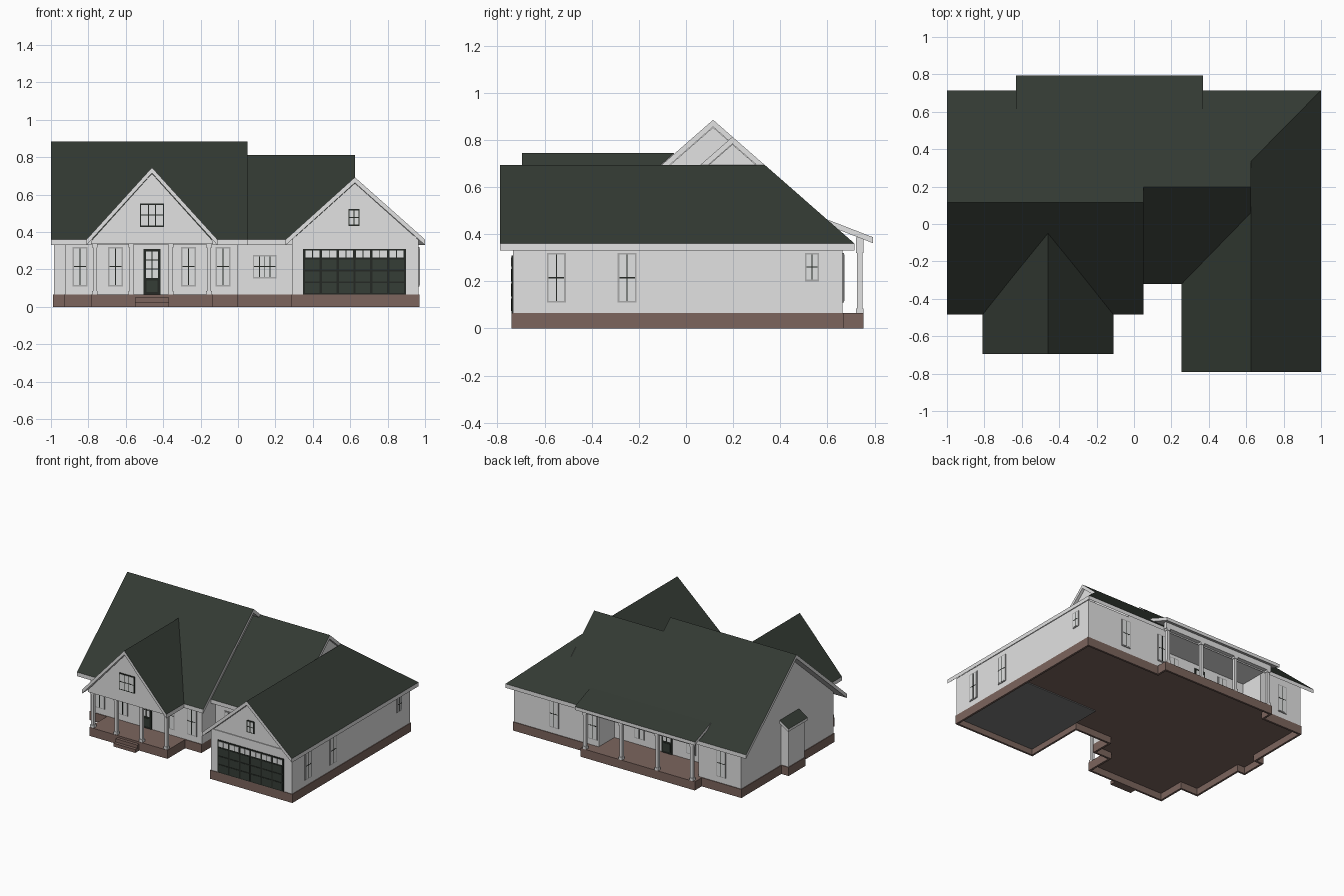
import bpy, bmesh
from math import pi
from mathutils import Matrix, Vector

if "Cube" in bpy.data.objects:
    bpy.data.objects.remove(bpy.data.objects["Cube"])


def material(name, rgb):
    m = bpy.data.materials.new(name)
    m.use_nodes = True
    m.diffuse_color = (*rgb, 1)
    m.node_tree.nodes["Principled BSDF"].inputs["Base Color"].default_value = (*rgb, 1)
    return m


WALL = material("white_siding", (0.76, 0.76, 0.76))
ROOF = material("dark_green_roof", (0.033, 0.042, 0.033))
BRICK = material("brown_brick", (0.2, 0.13, 0.11))
TRIM = material("grey_trim", (0.4, 0.4, 0.4))
GLASS = material("pale_glass", (0.75, 0.76, 0.76))
DARK = material("dark_frame", (0.018, 0.022, 0.018))
DOOR = material("green_door", (0.036, 0.047, 0.037))
SLAB = material("grey_slab", (0.2, 0.2, 0.2))


def finish(name, bm, mats):
    bmesh.ops.recalc_face_normals(bm, faces=bm.faces)
    me = bpy.data.meshes.new(name)
    bm.to_mesh(me)
    bm.free()
    for m in mats:
        me.materials.append(m)
    ob = bpy.data.objects.new(name, me)
    bpy.context.collection.objects.link(ob)
    return ob


def add_box(bm, x, y, z, mat=0):
    size = Vector((x[1] - x[0], y[1] - y[0], z[1] - z[0]))
    mid = Vector((x[0] + x[1], y[0] + y[1], z[0] + z[1])) / 2
    made = bmesh.ops.create_cube(bm, size=1, matrix=Matrix.Translation(mid) @ Matrix.Diagonal((*size, 1)))
    for f in {f for v in made["verts"] for f in v.link_faces}:
        f.material_index = mat


def box(name, x, y, z, mat):
    bm = bmesh.new()
    add_box(bm, x, y, z)
    return finish(name, bm, [mat])


def prism(name, pts, offset, mats, closed=True):
    """Extrude a flat polygon; its first face takes the first material."""
    bm = bmesh.new()
    a = [bm.verts.new(p) for p in pts]
    b = [bm.verts.new(Vector(p) + Vector(offset)) for p in pts]
    bm.faces.new(a)
    if closed:
        bm.faces.new(b[::-1])
    for i in range(len(a)):
        j = (i + 1) % len(a)
        bm.faces.new((a[i], b[i], b[j], a[j]))
    for f in list(bm.faces)[1:]:
        f.material_index = len(mats) - 1
    return finish(name, bm, mats)


def roof(name, pts, t=0.03):
    return prism(name, pts, (0, 0, -t), [ROOF, WALL])


# Roof heights and floor level
SLOPE, EAVE, BASE, DROP = 0.875, 0.36, 0.065, 0.032
MAIN_Y, MAIN_Z = 0.115, 0.885
MID_Y, MID_Z = 0.197, 0.813
WING_X, WING_Z, WING_Y = 0.625, 0.693, 0.335
PORCH_X, PORCH_Z = -0.46, 0.745
BACK, GAR, PORCH_F = 0.715, -0.79, -0.645

# Main, middle and wing roof planes
roof("main_roof_front", [(-1, -0.485, EAVE), (0.05, -0.485, EAVE), (0.05, MAIN_Y, MAIN_Z), (-1, MAIN_Y, MAIN_Z)])
roof("main_roof_back", [(-1, BACK, EAVE), (0.05, BACK, EAVE), (0.05, MAIN_Y, MAIN_Z), (-1, MAIN_Y, MAIN_Z)])
roof("middle_roof_front", [(0, -0.32, EAVE), (WING_X, -0.32, EAVE), (WING_X, MID_Y, MID_Z), (0, MID_Y, MID_Z)])
roof("middle_roof_back", [(0.05, BACK, EAVE), (WING_X, BACK, EAVE), (WING_X, MID_Y, MID_Z), (0.05, MID_Y, MID_Z)])
roof("wing_roof_hip", [(WING_X, BACK, EAVE), (1, BACK, EAVE), (WING_X, WING_Y, WING_Z)])
roof("wing_roof_left", [(1, GAR, EAVE), (1, BACK, EAVE), (WING_X, WING_Y, WING_Z), (WING_X, GAR, WING_Z)])
roof("wing_roof_right", [(0.255, GAR, EAVE), (0.255, -0.31, EAVE), (WING_X, 0.07, WING_Z), (WING_X, GAR, WING_Z)])
for side, name in ((-1, "right"), (1, "left")):
    x = PORCH_X + side * 0.35
    roof("front_porch_roof_" + name, [(x, -0.695, EAVE), (x, -0.48, EAVE),
                                      (PORCH_X, -0.05, PORCH_Z), (PORCH_X, -0.695, PORCH_Z)])
roof("back_porch_roof", [(-0.63, 0.793, 0.387), (0.37, 0.793, 0.387), (0.37, 0.605, 0.46), (-0.63, 0.605, 0.46)], 0.025)


# Walls with gabled tops, ridge running along x
def gable_walls(name, x0, x1, y0, y1, ry, rz):
    def top(y):
        return rz - SLOPE * abs(y - ry) - DROP
    pts = [(x0, y0, BASE), (x0, y0, top(y0)), (x0, ry, rz - DROP), (x0, y1, top(y1)), (x0, y1, BASE)]
    prism(name, pts, (x1 - x0, 0, 0), [WALL])


REAR, RECESS = 0.665, 0.48
PX0, PX1 = -0.57, 0.26
gable_walls("main_walls_side", -0.925, PX0, -0.43, REAR, MAIN_Y, MAIN_Z)
gable_walls("main_walls_centre", PX0, 0, -0.43, RECESS, MAIN_Y, MAIN_Z)
gable_walls("middle_walls", 0, PX1, -0.27, RECESS, MID_Y, MID_Z)
gable_walls("middle_walls_end", PX1, 0.605, -0.27, REAR, MID_Y, MID_Z)
prism("garage_walls", [(0.29, -0.735, BASE), (0.29, -0.735, 0.36), (WING_X, -0.735, WING_Z - DROP),
                       (0.965, -0.735, 0.358), (0.965, -0.735, BASE)], (0, 1.04, 0), [WALL])
box("wing_rear_walls", (0.5, 0.965), (0.25, REAR), (BASE, 0.358), WALL)
prism("front_porch_gable", [(-0.785, -0.66, 0.335), (-0.785, -0.66, 0.352), (PORCH_X, -0.66, PORCH_Z - DROP),
                            (-0.135, -0.66, 0.352), (-0.135, -0.66, 0.335)], (0, 0.4, 0), [WALL])
box("back_porch_ceiling", (PX0, PX1), (RECESS - 0.01, 0.7), (0.345, 0.36), WALL)
box("back_porch_beam", (-0.59, 0.34), (0.722, 0.752), (0.335, 0.385), WALL)
box("garage_frieze", (0.3, 0.955), (-0.741, -0.73), (0.345, 0.38), WALL)

# Side bay with its small lean-to roof
box("side_bay", (-0.985, -0.92), (0, 0.19), (BASE, 0.36), WALL)
roof("side_bay_roof", [(-0.998, -0.02, 0.36), (-0.998, 0.21, 0.36), (-0.92, 0.21, 0.41), (-0.92, -0.02, 0.41)], 0.02)

# Brick skirt and floor, open underneath
outline = [(-0.93, -0.435), (-0.785, -0.435), (-0.785, PORCH_F), (-0.135, PORCH_F), (-0.135, -0.435),
           (0, -0.435), (0, -0.275), (0.285, -0.275), (0.285, -0.74), (0.97, -0.74), (0.97, 0.67),
           (0.35, 0.67), (0.35, 0.752), (-0.6, 0.752), (-0.6, 0.67), (-0.93, 0.67),
           (-0.93, 0.195), (-0.99, 0.195), (-0.99, -0.005), (-0.93, -0.005)]
skirt = prism("brick_base", [(x, y, BASE) for x, y in outline], (0, 0, -BASE), [BRICK], closed=False)
shell = skirt.modifiers.new("thickness", "SOLIDIFY")
shell.thickness, shell.offset, shell.use_even_offset = 0.015, -1, True
box("garage_slab", (0.3, 0.955), (-0.725, -0.05), (0.043, 0.052), SLAB)
for i in (0, 1):
    box("porch_step", (-0.55, -0.37), (-0.692 + 0.024 * i, PORCH_F), (0, 0.025 * (i + 1)), BRICK)

# Porch posts with caps and feet
posts = [(x, PORCH_F + 0.018, 0.337) for x in (-0.765, -0.57, -0.36, -0.155)]
posts += [(x, 0.737, 0.34) for x in (-0.57, -0.28, 0.02, 0.32)]
for x, y, top in posts:
    bm = bmesh.new()
    for r, z in ((0.011, (BASE, top)), (0.015, (BASE, BASE + 0.02)), (0.015, (top - 0.02, top))):
        add_box(bm, (x - r, x + r), (y - r, y + r), z)
    finish("porch_post", bm, [WALL])

# Windows and doors, drawn facing the front and then turned
FRONT, LEFT, REARWARD = 0, pi / 2, pi


def place(name, bm, mats, at, turn):
    ob = finish(name, bm, mats)
    ob.location = at
    ob.rotation_euler.z = turn


def bars(bm, w, z0, z1, cols, rows, t, mat):
    for i in range(1, cols):
        u = -w / 2 + w * i / cols
        add_box(bm, (u - t, u + t), (-0.008, 0), (z0, z1), mat)
    for i in range(1, rows):
        z = z0 + (z1 - z0) * i / rows
        add_box(bm, (-w / 2, w / 2), (-0.008, 0), (z - t, z + t), mat)


def window(at, w, h, turn=FRONT, cols=2, rows=2, edge=TRIM):
    bm = bmesh.new()
    add_box(bm, (-w / 2, w / 2), (-0.005, 0), (-h / 2, h / 2))
    w, h = w - 0.014, h - 0.014
    add_box(bm, (-w / 2, w / 2), (-0.007, 0), (-h / 2, h / 2), 1)
    bars(bm, w, -h / 2, h / 2, cols, rows, 0.0025, 2)
    place("window", bm, [edge, GLASS, DARK], at, turn)


def door(at, turn):
    bm = bmesh.new()
    add_box(bm, (-0.045, 0.045), (-0.006, 0), (0, 0.245))
    add_box(bm, (-0.032, 0.032), (-0.007, 0), (0.09, 0.232), 1)
    bars(bm, 0.064, 0.09, 0.232, 2, 3, 0.003, 0)
    add_box(bm, (-0.03, 0.03), (-0.008, 0), (0.015, 0.075), 2)
    place("door", bm, [DARK, GLASS, DOOR], at, turn)


for x in (-0.845, -0.655, -0.265, -0.08):
    window((x, -0.43, 0.215), 0.08, 0.21)
window((0.143, -0.27, 0.215), 0.128, 0.125, cols=4)
window((PORCH_X, -0.66, 0.49), 0.13, 0.125, cols=3, edge=DARK)
window((0.62, -0.735, 0.478), 0.06, 0.09, edge=DARK)
for y in (-0.55, -0.25):
    window((0.965, y, 0.215), 0.08, 0.21, LEFT)
window((0.965, 0.535, 0.26), 0.06, 0.12, LEFT)
for x in (-0.76, 0.31, 0.63):
    window((x, REAR, 0.215), 0.075, 0.21, REARWARD)
for x in (-0.38, 0.05):
    window((x, RECESS, 0.215), 0.08, 0.21, REARWARD)
door((PORCH_X, -0.43, BASE), FRONT)
door((-0.18, RECESS, BASE), REARWARD)

# Garage door: three rows of panels under a row of glass
bm = bmesh.new()
add_box(bm, (-0.275, 0.275), (-0.005, 0), (0, 0.245))
for c in range(6):
    u = -0.225 + 0.09 * c
    for r in range(3):
        add_box(bm, (u - 0.039, u + 0.039), (-0.008, 0), (0.008 + 0.063 * r, 0.062 + 0.063 * r), 1)
    for s in (-0.02, 0.02):
        add_box(bm, (u + s - 0.018, u + s + 0.018), (-0.008, 0), (0.198, 0.236), 2)
place("garage_door", bm, [DARK, DOOR, GLASS], (0.623, -0.735, BASE), FRONT)
